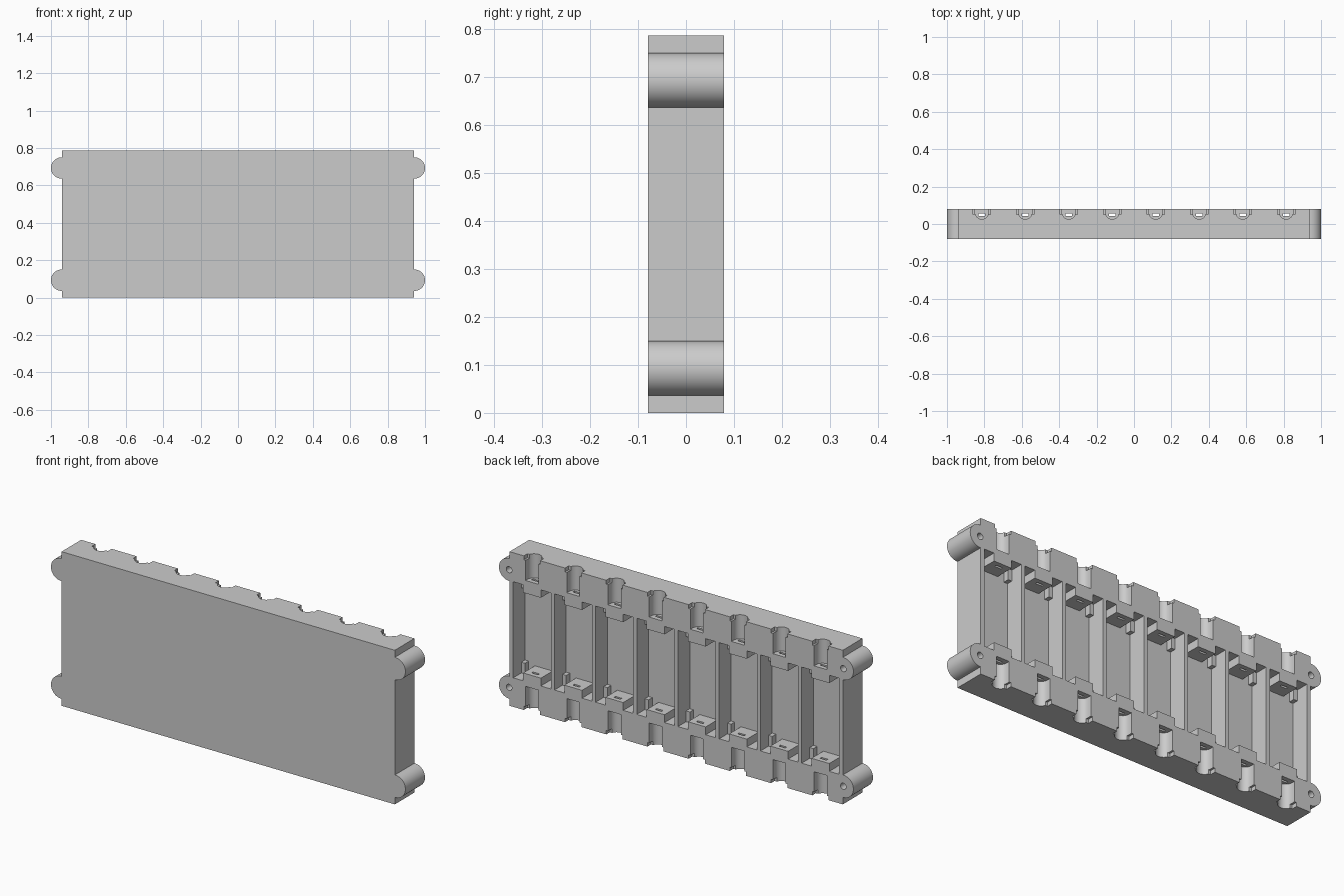
import bpy, bmesh, math
from mathutils import Vector

if "Cube" in bpy.data.objects:
    bpy.data.objects.remove(bpy.data.objects["Cube"], do_unlink=True)

W, D, H = 0.94, 0.079, 0.786      # half width, half depth, height of the tray
PITCH = 0.2325
FLOOR = -0.016                    # y of the bay floor
MID = H / 2
BAYS = [(i - 3.5) * PITCH for i in range(8)]

grey = bpy.data.materials.new("light_grey")
grey.use_nodes = True
grey.diffuse_color = (0.6, 0.6, 0.6, 1)
grey.node_tree.nodes["Principled BSDF"].inputs["Base Color"].default_value = (0.6, 0.6, 0.6, 1)


def prism(bm, points, shift):
    """Closed solid between a loop of points and its shifted copy."""
    face = bm.faces.new([bm.verts.new(p) for p in points])
    new = bmesh.ops.extrude_face_region(bm, geom=[face], use_keep_orig=True)["geom"]
    bmesh.ops.translate(bm, vec=Vector(shift),
                        verts=[g for g in new if isinstance(g, bmesh.types.BMVert)])


def box(bm, x0, x1, y0, y1, z0, z1):
    prism(bm, [(x0, y0, z0), (x1, y0, z0), (x1, y1, z0), (x0, y1, z0)], (0, 0, z1 - z0))


def disc(cx, cz, r, y, n):
    return [(cx + r * math.cos(2 * math.pi * k / n), y, cz + r * math.sin(2 * math.pi * k / n))
            for k in range(n)]


def make(name, bm):
    bmesh.ops.recalc_face_normals(bm, faces=bm.faces)
    mesh = bpy.data.meshes.new(name)
    bm.to_mesh(mesh)
    bm.free()
    mesh.materials.append(grey)
    obj = bpy.data.objects.new(name, mesh)
    bpy.context.collection.objects.link(obj)
    return obj


def combine(target, bm, operation):
    """Apply a boolean with a temporary helper solid."""
    helper = make("helper", bm)
    helper.hide_render = True
    mod = target.modifiers.new("bool", "BOOLEAN")
    mod.operation, mod.object, mod.solver = operation, helper, "EXACT"
    bpy.context.view_layer.objects.active = target
    bpy.ops.object.modifier_apply(modifier=mod.name)
    bpy.data.objects.remove(helper, do_unlink=True)


# Tray body
bm = bmesh.new()
box(bm, -W, W, -D, D, 0, H)
tray = make("tray_body", bm)

# Rounded corner lugs and their blind screw holes
lugs = [(sx * 0.943, MID + sz * 0.3) for sx in (-1, 1) for sz in (-1, 1)]
bm = bmesh.new()
for x, z in lugs:
    prism(bm, disc(x, z, 0.057, -D, 48), (0, 2 * D, 0))
combine(tray, bm, "UNION")
bm = bmesh.new()
for x, z in lugs:
    prism(bm, disc(x, z, 0.016, D - 0.09, 20), (0, 0.2, 0))
combine(tray, bm, "DIFFERENCE")

# Eight open bays, narrowed by a tab at each end
bm = bmesh.new()
half, tab, end, tip = 0.106, 0.05, 0.245, 0.205
quarter = [(half, end), (tab, end), (tab, tip)]
outline = quarter + [(-x, z) for x, z in reversed(quarter)]
outline += [(-x, -z) for x, z in outline]
for cx in BAYS:
    prism(bm, [(cx + x, FLOOR, MID + z) for x, z in outline], (0, 0.2, 0))
combine(tray, bm, "DIFFERENCE")

# Rounded grooves on both rails
arc = [(0.036 * math.cos(a), 0.062 - 0.036 * math.sin(a))
       for a in (math.pi * k / 16 for k in range(17))]
u_shape = [(0.036, 0.12)] + arc + [(-0.036, 0.12)]
bm = bmesh.new()
for cx in BAYS:
    for s in (-1, 1):
        prism(bm, [(cx + x, y, MID + s * 0.27) for x, y in u_shape], (0, 0, s * 0.2))
combine(tray, bm, "DIFFERENCE")

# Wider flange seats at the rail edges and contact slots through the tabs
bm = bmesh.new()
for cx in BAYS:
    for s in (-1, 1):
        box(bm, cx - 0.046, cx + 0.046, 0.05, 0.12, MID + s * 0.373, MID + s * 0.45)
        box(bm, cx - 0.018, cx + 0.018, 0.044, 0.056, MID + s * 0.18, MID + s * 0.3)
combine(tray, bm, "DIFFERENCE")

# Small stops in the floor corners of every bay
bm = bmesh.new()
for cx in BAYS:
    for sx in (-1, 1):
        for s in (-1, 1):
            box(bm, cx + sx * 0.085, cx + sx * 0.108, FLOOR - 0.005, FLOOR + 0.03,
                MID + s * 0.19, MID + s * 0.25)
make("bay_stops", bm)

# Smooth the curved walls, keep the corners crisp
bpy.ops.object.select_all(action="DESELECT")
tray.select_set(True)
bpy.context.view_layer.objects.active = tray
bpy.ops.object.shade_smooth_by_angle(angle=math.radians(30))
